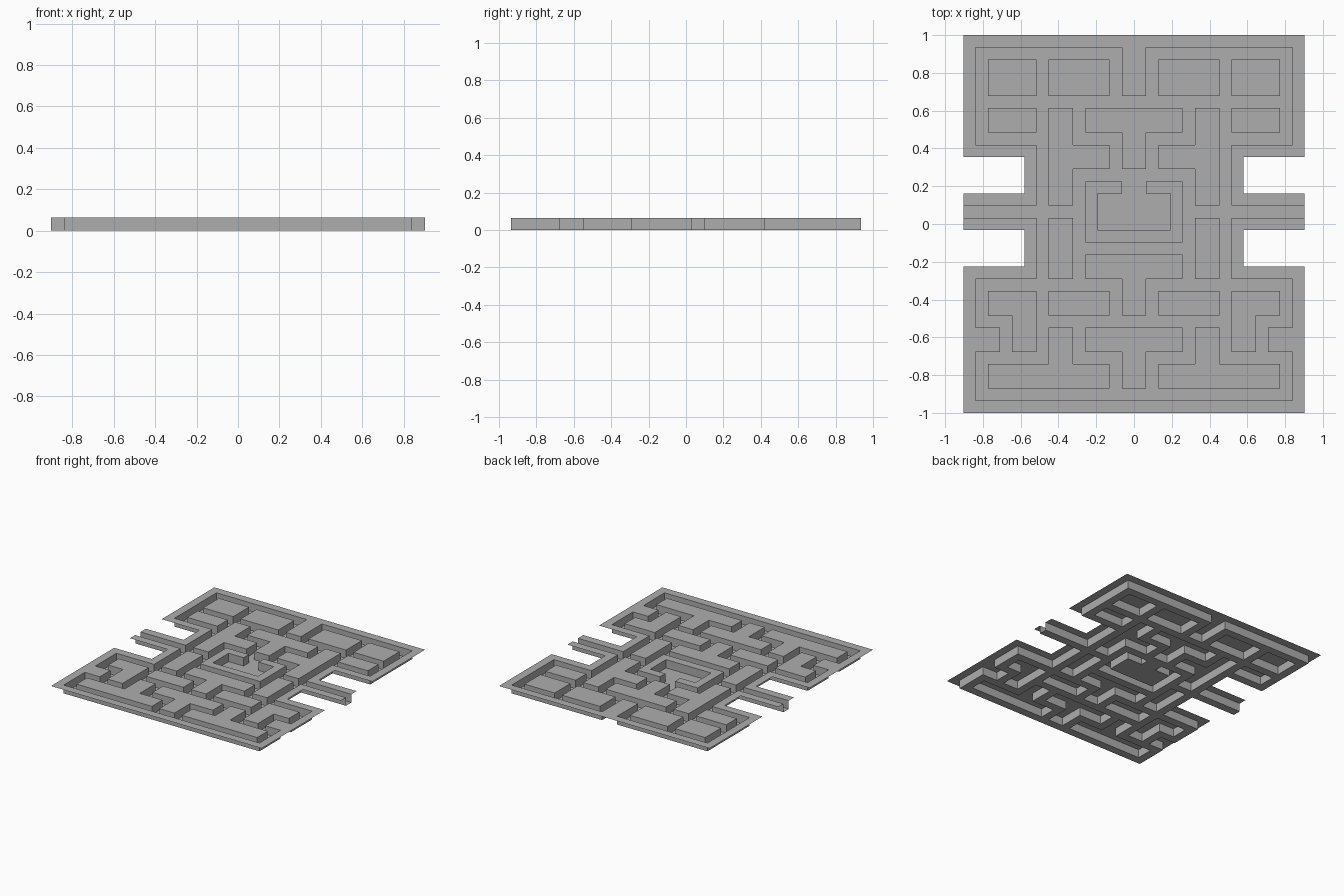
import bpy, bmesh, math

if "Cube" in bpy.data.objects:
    bpy.data.objects.remove(bpy.data.objects["Cube"])

COLS, ROWS = 28, 31
T = 2 / ROWS            # tile size, also the trench depth

grey = bpy.data.materials.new("plain grey")
grey.diffuse_color = (0.42, 0.42, 0.42, 1)
grey.use_nodes = True
grey.node_tree.nodes["Principled BSDF"].inputs["Base Color"].default_value = grey.diffuse_color

# Left-half tile rectangles (first col, first row, last col, last row)
corridors_across = [(1, 1, 12), (5, 1, 13), (8, 1, 6), (8, 9, 12), (11, 9, 13),
                    (14, 0, 9), (17, 9, 13), (20, 1, 12), (23, 1, 3),
                    (23, 6, 13), (26, 1, 6), (26, 9, 12), (29, 1, 13)]
corridors_down = [(1, 1, 8), (1, 20, 23), (1, 26, 29), (3, 23, 26), (6, 1, 26),
                  (9, 5, 8), (9, 11, 20), (9, 23, 26), (12, 1, 5), (12, 8, 11),
                  (12, 20, 23), (12, 26, 29)]
chamber = [(11, 13, 13, 15), (13, 12, 13, 12)]     # centre room and its door
notches = [(0, 10, 4, 12), (0, 16, 4, 18)]         # cut out of the side edges


def tiles(rects):
    """All tiles covered by the rectangles, mirrored left to right."""
    out = set()
    for c0, r0, c1, r1 in rects:
        for c in range(c0, c1 + 1):
            for r in range(r0, r1 + 1):
                out |= {(c, r), (COLS - 1 - c, r)}
    return out


path = tiles([(a, r, b, r) for r, a, b in corridors_across]
             + [(c, a, c, b) for c, a, b in corridors_down] + chamber)
raised = tiles([(0, 0, 13, ROWS - 1)]) - path - tiles(notches)


def point(c, r, z):
    return ((c - COLS / 2) * T, (ROWS / 2 - r) * T, z)


def build(name, quads):
    """Make one object from quads, merging flat neighbours into large faces."""
    bm = bmesh.new()
    for quad in quads:
        bm.faces.new([bm.verts.new(p) for p in quad])
    bmesh.ops.remove_doubles(bm, verts=bm.verts, dist=1e-4)
    bmesh.ops.dissolve_limit(bm, angle_limit=math.radians(1),
                             verts=bm.verts, edges=bm.edges)
    mesh = bpy.data.meshes.new(name)
    bm.to_mesh(mesh)
    bm.free()
    mesh.materials.append(grey)
    bpy.context.collection.objects.link(bpy.data.objects.new(name, mesh))


def slab(cells, z):
    return [[point(c, r + 1, z), point(c + 1, r + 1, z),
             point(c + 1, r, z), point(c, r, z)] for c, r in sorted(cells)]


# Raised blocks with the rim, and the sunken corridor floor
build("raised_blocks", slab(raised, T))
build("corridor_floor", slab(path, 0))

# Upright trench sides wherever a corridor tile meets a raised tile
sides = []
for c, r in sorted(path):
    for dc, dr, a, b in ((-1, 0, (0, 1), (0, 0)), (1, 0, (1, 0), (1, 1)),
                         (0, -1, (0, 0), (1, 0)), (0, 1, (1, 1), (0, 1))):
        if (c + dc, r + dr) in raised:
            p, q = (c + a[0], r + a[1]), (c + b[0], r + b[1])
            sides.append([point(*p, 0), point(*q, 0), point(*q, T), point(*p, T)])
build("trench_sides", sides)
